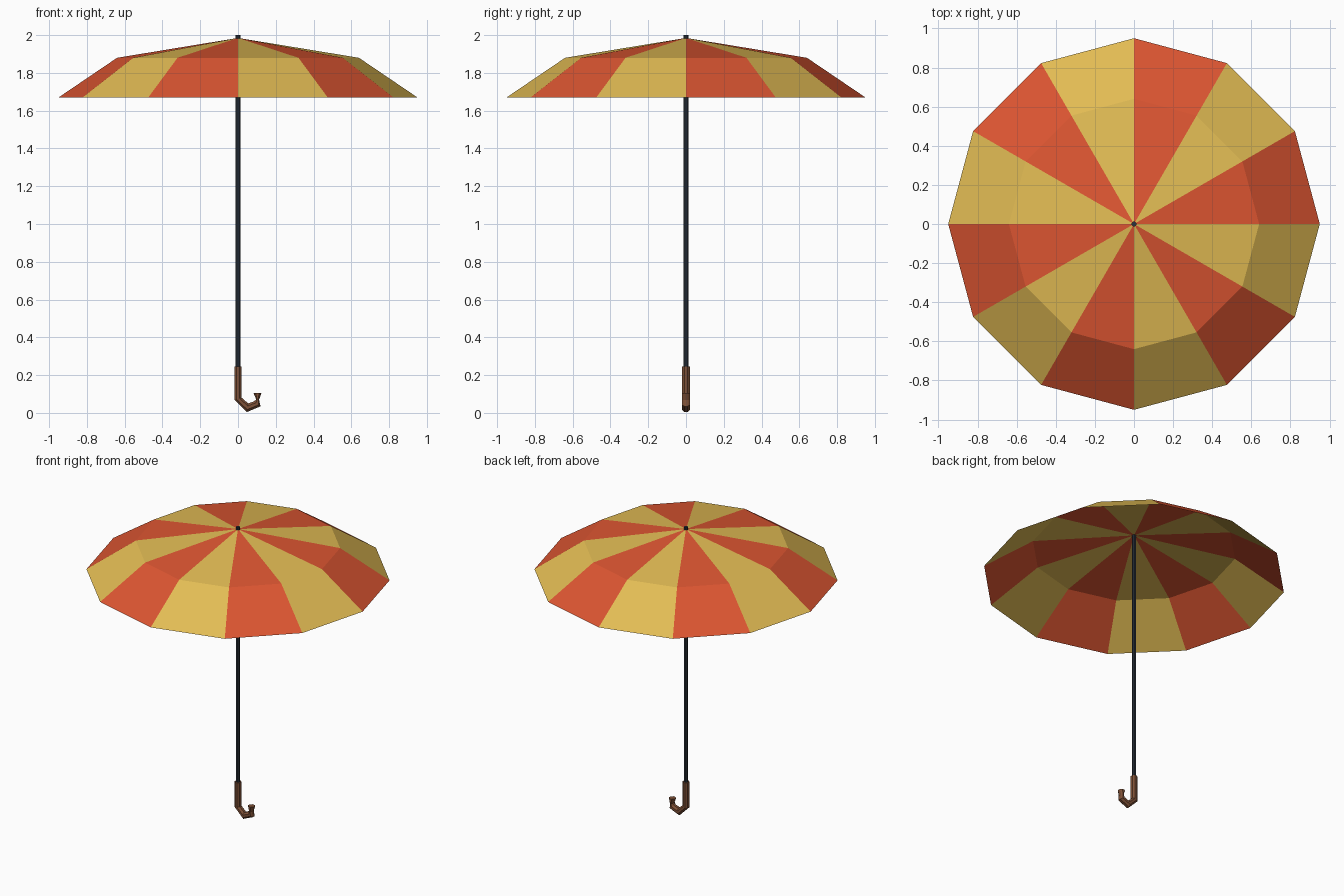
import bpy, bmesh
from math import cos, sin, pi
from mathutils import Vector

cube = bpy.data.objects.get("Cube")
if cube:
    bpy.data.objects.remove(cube, do_unlink=True)


def material(name, rgb):
    m = bpy.data.materials.new(name)
    m.use_nodes = True
    m.diffuse_color = (*rgb, 1)
    m.node_tree.nodes["Principled BSDF"].inputs["Base Color"].default_value = (*rgb, 1)
    return m


red = material("orange red cloth", (0.72, 0.092, 0.031))
yellow = material("golden cloth", (0.76, 0.50, 0.088))
slate = material("dark slate metal", (0.024, 0.032, 0.045))
brown = material("brown wood", (0.21, 0.082, 0.038))


def finish(name, bm, *mats):
    mesh = bpy.data.meshes.new(name)
    bm.to_mesh(mesh)
    bm.free()
    for m in mats:
        mesh.materials.append(m)
    obj = bpy.data.objects.new(name, mesh)
    bpy.context.collection.objects.link(obj)
    return obj


def tube(name, rings, sides, depth, mat):
    """Capped tube; each ring is (centre, half width), both (x, z) pairs."""
    bm = bmesh.new()
    loops = []
    for (cx, cz), (ux, uz) in rings:
        angles = [2 * pi * (i + 0.5) / sides for i in range(sides)]
        loops.append([bm.verts.new((cx + ux * cos(a), depth * sin(a), cz + uz * cos(a)))
                      for a in angles])
    for low, high in zip(loops, loops[1:]):
        for i in range(sides):
            j = (i + 1) % sides
            bm.faces.new((low[i], low[j], high[j], high[i]))
    bm.faces.new(loops[0])
    bm.faces.new(loops[-1])
    bmesh.ops.recalc_face_normals(bm, faces=bm.faces)
    return finish(name, bm, mat)


# Canopy: twelve alternating panels, each folded once
PANELS = 12
bm = bmesh.new()
apex = bm.verts.new((0, 0, 1.985))


def ring(radius, z):
    return [bm.verts.new((radius * cos(2 * pi * i / PANELS),
                          radius * sin(2 * pi * i / PANELS), z)) for i in range(PANELS)]


fold, rim = ring(0.64, 1.88), ring(0.95, 1.67)
for i in range(PANELS):
    j = (i + 1) % PANELS
    for face in (bm.faces.new((apex, fold[i], fold[j])),
                 bm.faces.new((fold[i], rim[i], rim[j], fold[j]))):
        face.material_index = i % 2
finish("canopy", bm, red, yellow)

# Shaft, poking out at the top as a small tip
tube("shaft", [((0, 0.2), (0.0135, 0)), ((0, 2.0), (0.0135, 0))], 8, 0.0135, slate)

# Hooked handle with a pinched neck and flared end
tube("handle", [
    ((0, 0.245), (0.021, 0)),
    ((0, 0.075), (0.021, 0.006)),
    ((0.05, 0.027), (0.004, 0.025)),
    ((0.102, 0.048), (-0.019, 0.014)),
    ((0.104, 0.070), (-0.008, 0.001)),
    ((0.103, 0.106), (-0.023, 0)),
], 8, 0.023, brown)
